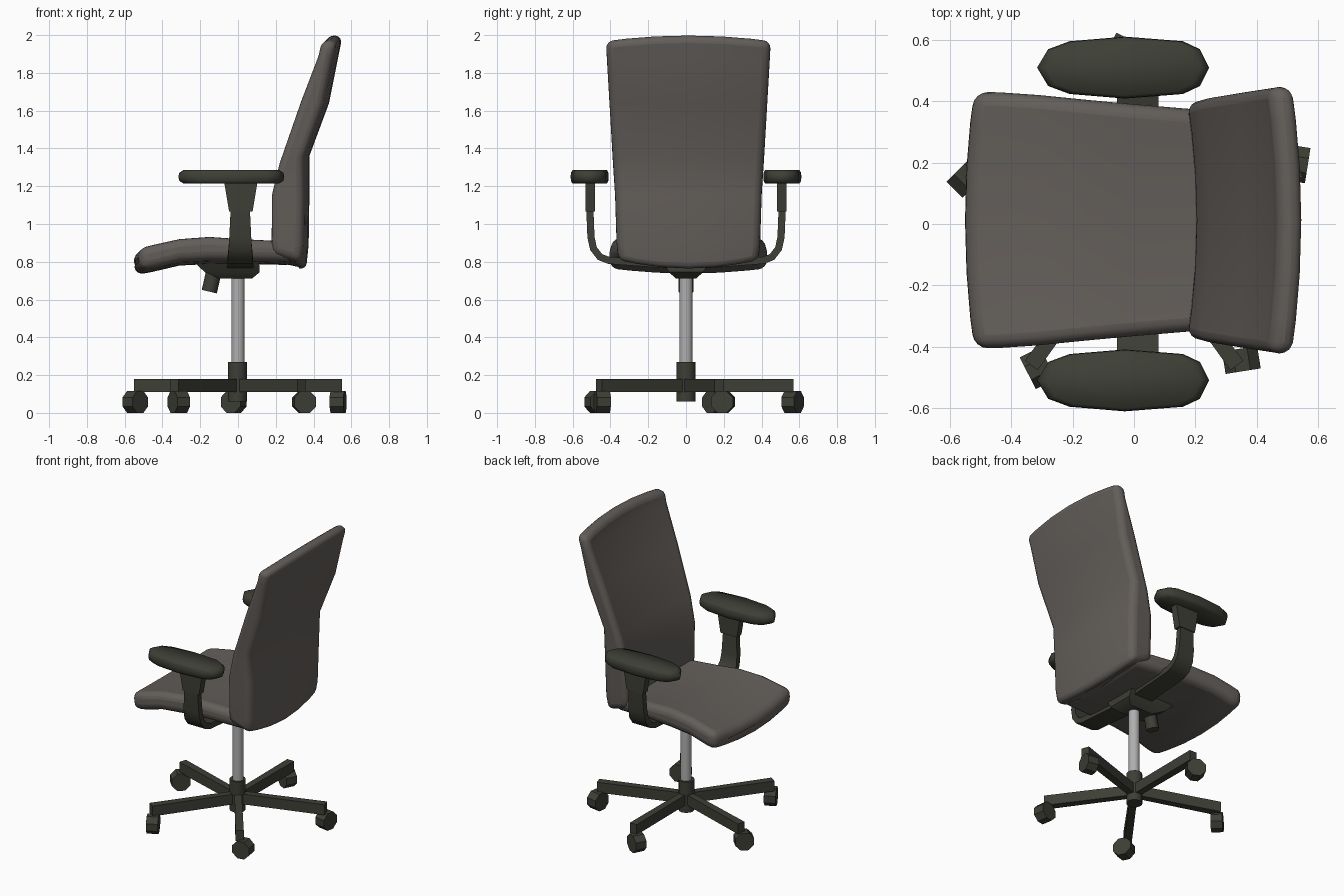
import bpy, bmesh, math
from mathutils import Vector, Matrix

if "Cube" in bpy.data.objects:
    bpy.data.objects.remove(bpy.data.objects["Cube"])


def material(name, rgb):
    m = bpy.data.materials.new(name)
    m.diffuse_color = (*rgb, 1)
    m.use_nodes = True
    m.node_tree.nodes["Principled BSDF"].inputs["Base Color"].default_value = m.diffuse_color
    return m


FABRIC = material("warm_grey_fabric", (0.125, 0.112, 0.102))
DARK = material("dark_olive_plastic", (0.047, 0.049, 0.036))
METAL = material("light_grey_metal", (0.43, 0.43, 0.43))


def finish(name, bm, mat, bevel=0.0, segments=2, limit=50, smooth=40):
    bmesh.ops.recalc_face_normals(bm, faces=bm.faces)
    me = bpy.data.meshes.new(name)
    bm.to_mesh(me)
    bm.free()
    me.materials.append(mat)
    ob = bpy.data.objects.new(name, me)
    bpy.context.collection.objects.link(ob)
    if bevel:
        b = ob.modifiers.new("bevel", "BEVEL")
        b.width, b.segments = bevel, segments
        b.limit_method, b.angle_limit = "ANGLE", math.radians(limit)
    bpy.ops.object.select_all(action="DESELECT")
    ob.select_set(True)
    bpy.context.view_layer.objects.active = ob
    bpy.ops.object.shade_smooth_by_angle(angle=math.radians(smooth))
    return ob


def loft(name, rings, mat, **kw):
    """Closed rings of points joined into a capped solid."""
    bm = bmesh.new()
    vs = [[bm.verts.new(p) for p in r] for r in rings]
    n = len(vs[0])
    for a, b in zip(vs, vs[1:]):
        for i in range(n):
            j = (i + 1) % n
            bm.faces.new((a[i], a[j], b[j], b[i]))
    bm.faces.new(vs[0])
    bm.faces.new(vs[-1])
    return finish(name, bm, mat, **kw)


def cylinder(name, a, b, r, sides, mat, turn=0.0):
    a, b = Vector(a), Vector(b)
    d = b - a
    rot = d.to_track_quat("Z", "Y").to_matrix().to_4x4()
    bm = bmesh.new()
    bmesh.ops.create_cone(bm, cap_ends=True, segments=sides, radius1=r, radius2=r,
                          depth=d.length,
                          matrix=Matrix.Translation((a + b) / 2) @ rot @ Matrix.Rotation(turn, 4, "Z"))
    return finish(name, bm, mat)


def cushion(name, rows, bevel):
    """Rows: (face x, z), (rear x, z), half width, bow of the sides (dx, dz)."""
    cols = (-1, -0.75, -0.4, 0, 0.4, 0.75, 1)
    rings = []
    for (fx, fz), (bx, bz), hw, (dx, dz) in rows:
        def pt(x, z, t):
            return (x + dx * t * t, 0.0125 + hw * t, z + dz * t * t)
        rings.append([pt(fx, fz, t) for t in cols] + [pt(bx, bz, t) for t in reversed(cols)])
    return loft(name, rings, FABRIC, bevel=bevel, segments=4, smooth=60)


# Seat cushion, front edge rolled down, sides slightly raised
cushion("seat", [
    ((-0.555, 0.845), (-0.545, 0.73), 0.418, (0.03, 0.03)),
    ((-0.46, 0.87), (-0.46, 0.745), 0.417, (0.02, 0.025)),
    ((-0.31, 0.902), (-0.31, 0.78), 0.408, (0, 0.022)),
    ((-0.15, 0.914), (-0.15, 0.788), 0.392, (0, 0.022)),
    ((0.0, 0.905), (0.0, 0.79), 0.378, (0, 0.02)),
    ((0.30, 0.89), (0.30, 0.782), 0.353, (0, 0.02)),
], 0.045)

# Backrest, curved around the sitter and leaning back
cushion("backrest", [
    ((0.205, 0.80), (0.36, 0.755), 0.372, (-0.03, 0.045)),
    ((0.203, 0.92), (0.374, 0.89), 0.38, (-0.03, 0)),
    ((0.205, 1.155), (0.378, 1.15), 0.388, (-0.03, 0)),
    ((0.245, 1.32), (0.378, 1.36), 0.40, (-0.03, 0)),
    ((0.36, 1.65), (0.482, 1.64), 0.418, (-0.03, 0)),
    ((0.452, 1.89), (0.53, 1.88), 0.432, (-0.03, 0)),
    ((0.472, 2.0), (0.553, 1.995), 0.436, (-0.03, -0.03)),
], 0.038)

# Arms: pad, sleeve and curved bracket on each side
PAD = [(-0.316, 0), (-0.28, 0.06), (-0.21, 0.086), (-0.03, 0.101), (0.16, 0.086), (0.215, 0.06), (0.245, 0)]
pad_ring = PAD + [(x, -y) for x, y in PAD[-2:0:-1]]
PATH = [(0.51, 1.10, 0.05), (0.503, 0.93, 0.058), (0.49, 0.87, 0.062), (0.455, 0.825, 0.066),
        (0.41, 0.808, 0.068), (0.10, 0.785, 0.07)]
for s, side in ((-1, "right"), (1, "left")):
    loft(f"{side}_arm_pad",
         [[((x + 0.035) * k - 0.035, s * 0.51 + y * k, z) for x, y in pad_ring]
          for z, k in ((1.214, 0.9), (1.228, 0.98), (1.25, 1), (1.272, 0.98), (1.286, 0.9))],
         DARK, smooth=60)
    loft(f"{side}_arm_sleeve",
         [[(0.015 + a * w, s * 0.507 + b * 0.025, z) for a, b in ((-1, -1), (1, -1), (1, 1), (-1, 1))]
          for z, w in ((1.065, 0.062), (1.22, 0.088))], DARK)
    rings = []
    for i, (y, z, w) in enumerate(PATH):
        p, q = PATH[max(i - 1, 0)], PATH[min(i + 1, len(PATH) - 1)]
        t = Vector((q[0] - p[0], q[1] - p[1])).normalized() * 0.019
        rings.append([(0.012 + a * w, s * (y - b * t.y), z + b * t.x)
                      for a, b in ((-1, -1), (1, -1), (1, 1), (-1, 1))])
    loft(f"{side}_arm_bracket", rings, DARK)

# Tilt mechanism under the seat, with its tension knob
loft("tilt_mechanism",
     [[(x0, -w, z), (x1, -w, z), (x1, w, z), (x0, w, z)]
      for x0, x1, w, z in ((-0.10, 0.075, 0.055, 0.712), (-0.175, 0.115, 0.09, 0.745),
                           (-0.23, 0.115, 0.12, 0.795))], DARK)
cylinder("tension_knob", (-0.152, 0, 0.642), (-0.125, 0, 0.76), 0.041, 10, DARK)

# Gas column and base hub
cylinder("gas_column", (0, 0, 0.2), (0, 0, 0.73), 0.035, 16, METAL)
cylinder("base_hub", (-0.003, 0, 0.06), (-0.003, 0, 0.27), 0.05, 12, DARK)

# Five base legs with castors, each castor swivelled the same way
for k in range(5):
    a = math.radians(18 + 72 * k)
    d, n = Vector((math.cos(a), math.sin(a), 0)), Vector((-math.sin(a), math.cos(a), 0))
    loft(f"base_leg_{k + 1}",
         [[d * r + n * (w * u) + Vector((0, 0, z)) for u, z in ((-1, 0.11), (1, 0.11), (1, 0.18), (-1, 0.18))]
          for r, w in ((0.02, 0.022), (0.57, 0.026))], DARK)
    c = math.radians(20.3 + 72 * k)
    e = math.radians(-9 + 72 * k)
    p = Vector((0.565 * math.cos(c), 0.565 * math.sin(c), 0.058))
    ax = Vector((math.cos(e), math.sin(e), 0)) * 0.037
    cylinder(f"castor_{k + 1}", p - ax, p + ax, 0.0628, 8, DARK, math.radians(22.5))
